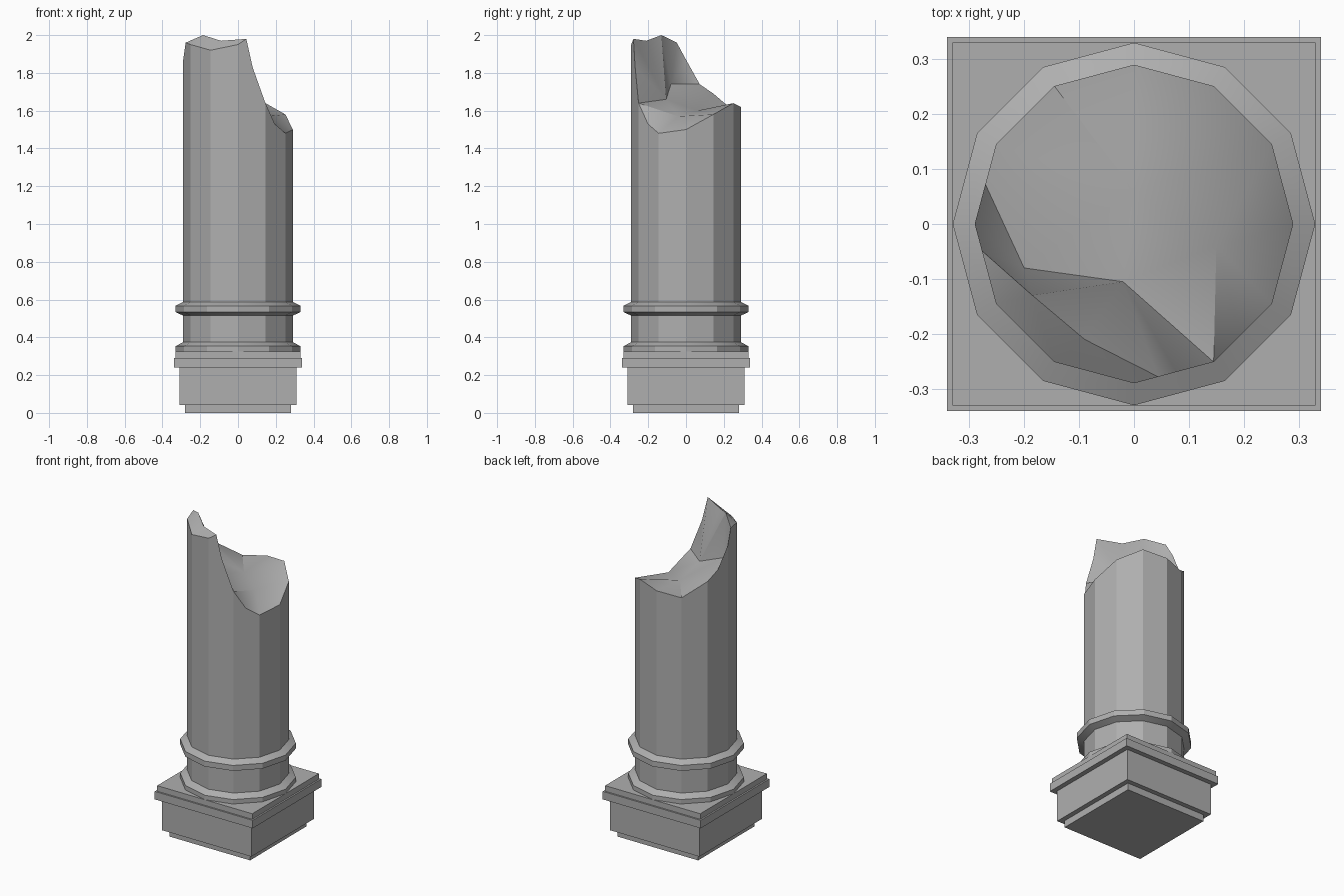
import bpy, bmesh, math
from mathutils import Vector
from mathutils.geometry import delaunay_2d_cdt

if "Cube" in bpy.data.objects:
    bpy.data.objects.remove(bpy.data.objects["Cube"])

stone = bpy.data.materials.new("stone")
stone.diffuse_color = (.43, .43, .43, 1)
stone.use_nodes = True
stone.node_tree.nodes["Principled BSDF"].inputs["Base Color"].default_value = stone.diffuse_color


def lathe(bm, profile, sides, offset=0.0):
    """Stack n-sided rings (radius, z) and bridge them; returns the rings."""
    rings = []
    for r, z in profile:
        rings.append([bm.verts.new((r * math.cos(offset + 2 * math.pi * i / sides),
                                    r * math.sin(offset + 2 * math.pi * i / sides), z))
                      for i in range(sides)])
    for a, b in zip(rings, rings[1:]):
        for i in range(sides):
            j = (i + 1) % sides
            bm.faces.new((a[i], a[j], b[j], b[i]))
    bm.faces.new(rings[0][::-1])
    return rings


def finish(bm, name, smooth_angle=None):
    bmesh.ops.recalc_face_normals(bm, faces=bm.faces)
    me = bpy.data.meshes.new(name)
    bm.to_mesh(me)
    bm.free()
    me.materials.append(stone)
    ob = bpy.data.objects.new(name, me)
    bpy.context.collection.objects.link(ob)
    if smooth_angle:
        bpy.ops.object.select_all(action='DESELECT')
        bpy.context.view_layer.objects.active = ob
        ob.select_set(True)
        bpy.ops.object.shade_smooth_by_angle(angle=math.radians(smooth_angle))
    return ob


# Stepped square plinth: (half width, z)
steps = [(.28, 0), (.28, .043), (.31, .043), (.31, .24),
         (.34, .24), (.34, .29), (.33, .29), (.33, .325)]
bm = bmesh.new()
rings = lathe(bm, [(h * math.sqrt(2), z) for h, z in steps], 4, math.pi / 4)
bm.faces.new(rings[-1])
finish(bm, "plinth")

# Twelve-sided shaft with two collar mouldings
R = .29
bm = bmesh.new()
rings = lathe(bm, [(.33, .325), (.33, .353), (R, .375), (R, .515),
                   (.33, .533), (.33, .567), (R, .588)], 12)
base = rings[-1]

# Broken rim: (angle, height) around the shaft
rim = [(0, 1.50), (30, 1.58), (60, 1.64), (90, 1.62), (120, 1.60), (150, 1.69),
       (165, 1.74), (180, 1.87), (190, 1.96), (210, 1.95), (240, 1.92), (270, 1.95),
       (279, 1.98), (286, 1.83), (300, 1.64), (314, 1.53), (330, 1.48)]
# Points inside the break: ridge crest, foot of the steep face, low hollow
inner = [(-.185, -.13, 2.0), (-.09, -.21, 1.97),
         (-.20, -.08, 1.74), (-.02, -.105, 1.66),
         (.15, -.04, 1.57), (0, .06, 1.60)]


def on_side(deg):
    # point on the 12-gon outline at this angle
    a = math.radians(deg)
    d = math.radians(deg % 30 - 15)
    r = R * math.cos(math.pi / 12) / math.cos(d)
    return r * math.cos(a), r * math.sin(a)


pts = [(*on_side(a), z) for a, z in rim] + inner
top = [bm.verts.new(p) for p in pts]
n = len(rim)

# Shaft sides, one polygon per facet, following the rim
for k in range(12):
    upper = [top[i] for i, (a, _) in enumerate(rim) if 30 * k <= a <= 30 * k + 30]
    if k == 11:
        upper.append(top[0])
    bm.faces.new([base[k], base[(k + 1) % 12]] + upper[::-1])

# Fracture surface, triangulated with the crest and foot lines kept as edges
edges = [(i, (i + 1) % n) for i in range(n)]
edges += [(8, n), (n, n + 1), (n + 1, 12), (n, n + 3), (n + 2, n + 3),
          (n + 3, 14), (7, n + 2), (n + 4, 14)]
res = delaunay_2d_cdt([Vector(p[:2]) for p in pts], edges, [], 1, 1e-6)
for f in res[2]:
    ids = [res[3][v][0] for v in f]
    if len(set(ids)) == 3:
        bm.faces.new([top[i] for i in ids])
finish(bm, "broken_column", 28)
